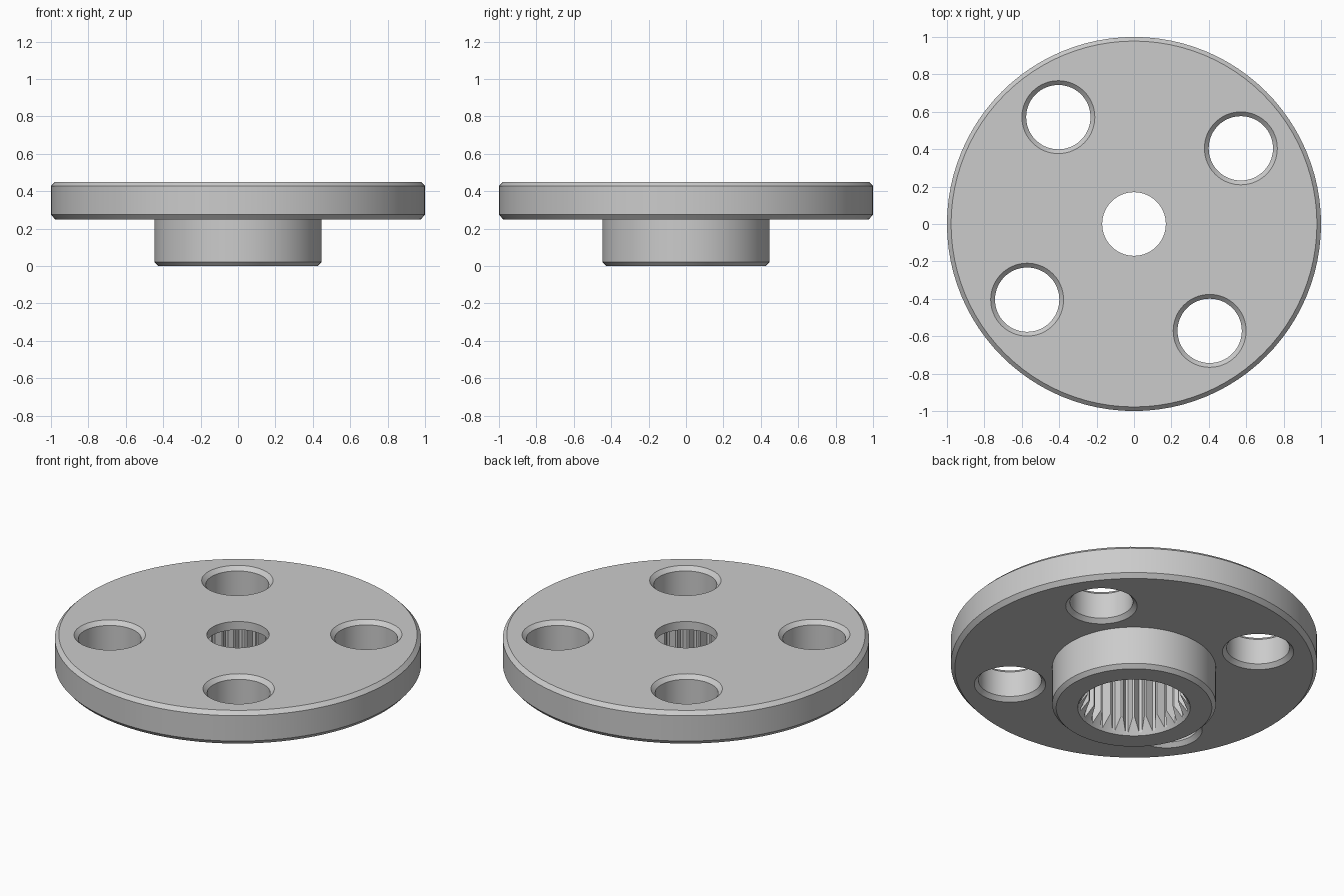
import bpy, bmesh
from math import pi, sin, cos, radians

SEG = 96
TEETH = 25

cube = bpy.data.objects.get("Cube")
if cube:
    bpy.data.objects.remove(cube, do_unlink=True)

metal = bpy.data.materials.new("light_grey_metal")
metal.use_nodes = True
GREY = (0.6, 0.6, 0.6, 1)
metal.diffuse_color = GREY
metal.node_tree.nodes["Principled BSDF"].inputs["Base Color"].default_value = GREY


def loft(name, outlines):
    """Closed solid through a stack of (outline points, z) rings."""
    bm = bmesh.new()
    rings = [[bm.verts.new((x, y, z)) for x, y in pts] for pts, z in outlines]
    for low, high in zip(rings, rings[1:]):
        for i in range(len(low)):
            j = (i + 1) % len(low)
            bm.faces.new((low[i], low[j], high[j], high[i]))
    bm.faces.new(rings[0][::-1])
    bm.faces.new(rings[-1])
    bmesh.ops.recalc_face_normals(bm, faces=bm.faces)
    mesh = bpy.data.meshes.new(name)
    bm.to_mesh(mesh)
    bm.free()
    mesh.materials.append(metal)
    obj = bpy.data.objects.new(name, mesh)
    bpy.context.collection.objects.link(obj)
    return obj


def circle(r, cx=0, cy=0, n=SEG):
    return [(cx + r * cos(2 * pi * i / n), cy + r * sin(2 * pi * i / n)) for i in range(n)]


def lathe(name, profile, cx=0, cy=0, n=SEG):
    return loft(name, [(circle(r, cx, cy, n), z) for r, z in profile])


# Flange disc with the hub below it, all outer rims chamfered
horn = lathe("splined_flange", [
    (0.425, 0), (0.447, 0.022), (0.447, 0.25), (0.978, 0.25),
    (1, 0.275), (1, 0.428), (0.978, 0.45)])

cutters = []

# Four bolt holes, chamfered at both ends
for k in range(4):
    a = radians(35.3 + 90 * k)
    cutters.append(lathe("bolt_hole_cutter", [
        (0.205, 0.24), (0.172, 0.273), (0.172, 0.427), (0.205, 0.46)],
        0.7 * cos(a), 0.7 * sin(a), 64))

# Toothed socket: alternating narrow tooth tips and groove floors
spline = []
for k in range(TEETH):
    for offset, r in ((-0.08, 0.255), (0.08, 0.255), (0.4, 0.298), (0.6, 0.298)):
        a = 2 * pi * (k + offset) / TEETH
        spline.append((r * cos(a), r * sin(a)))
cutters.append(loft("spline_cutter", [(spline, -0.05), (spline, 0.4)]))

# Tapered lead-in at the socket mouth, and the screw hole through the top
cutters.append(lathe("lead_in_cutter", [(0.313, -0.01), (0.24, 0.115)]))
cutters.append(lathe("screw_hole_cutter", [(0.17, 0.3), (0.17, 0.5)]))

for cutter in cutters:
    mod = horn.modifiers.new(cutter.name, "BOOLEAN")
    mod.operation = "DIFFERENCE"
    mod.solver = "EXACT"
    mod.object = cutter
    cutter.hide_render = True

# Apply the cuts and remove the cutters
bpy.context.view_layer.update()
graph = bpy.context.evaluated_depsgraph_get()
result = bpy.data.meshes.new_from_object(horn.evaluated_get(graph))
horn.modifiers.clear()
horn.data = result
for cutter in cutters:
    bpy.data.objects.remove(cutter, do_unlink=True)

bpy.ops.object.select_all(action="DESELECT")
horn.select_set(True)
bpy.context.view_layer.objects.active = horn
bpy.ops.object.shade_smooth_by_angle(angle=radians(25))
